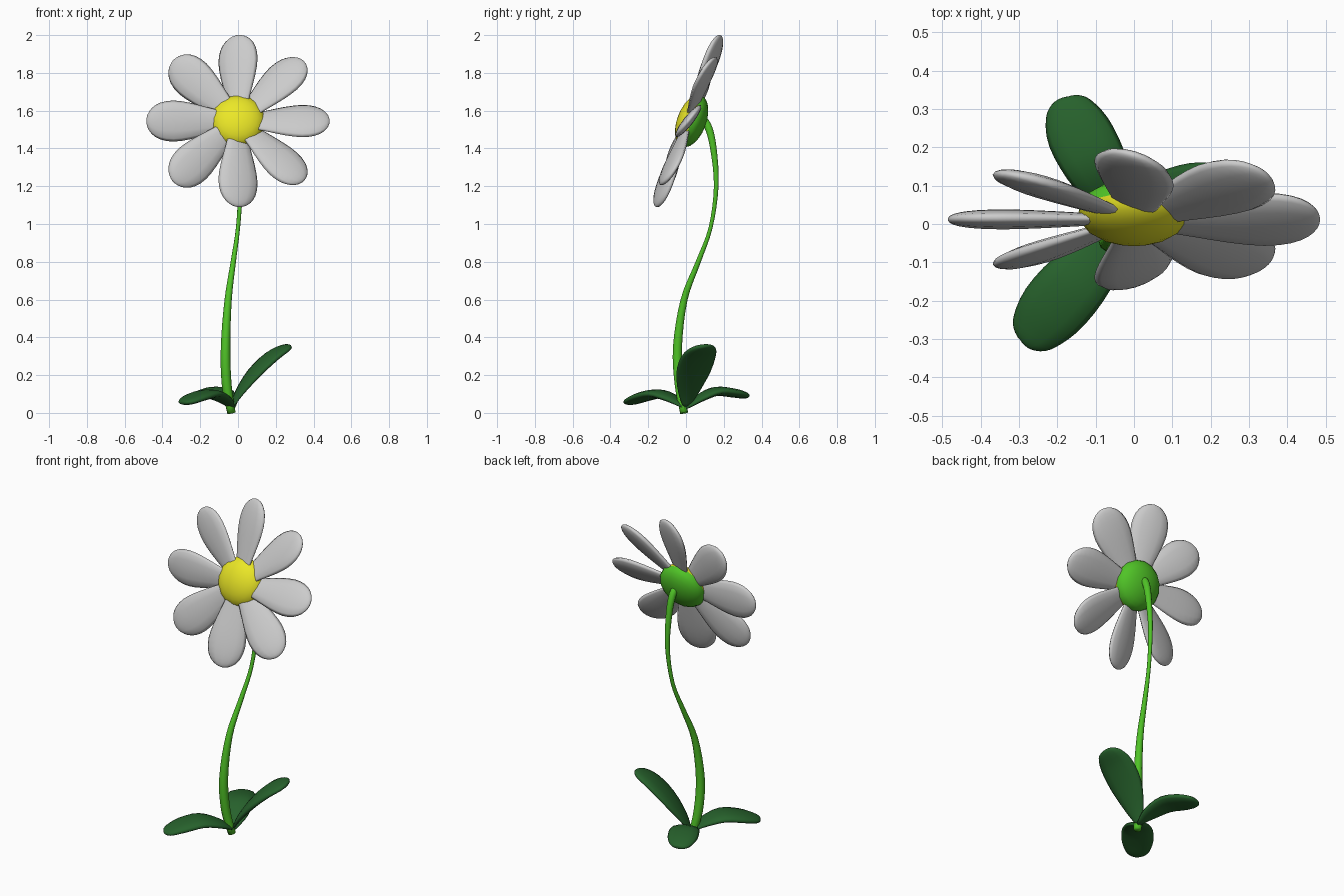
import bpy, bmesh, math
from mathutils import Vector, Matrix

if "Cube" in bpy.data.objects:
    bpy.data.objects.remove(bpy.data.objects["Cube"])


def material(name, rgb):
    m = bpy.data.materials.new(name)
    m.diffuse_color = (*rgb, 1)
    m.use_nodes = True
    m.node_tree.nodes["Principled BSDF"].inputs["Base Color"].default_value = m.diffuse_color
    return m


LEAF = material("leaf_green", (0.02, 0.12, 0.025))
STEM = material("stem_green", (0.08, 0.55, 0.02))
YELLOW = material("yellow", (0.83, 0.8, 0.02))


def finish(bm, name, mat):
    bmesh.ops.recalc_face_normals(bm, faces=bm.faces)
    for f in bm.faces:
        f.smooth = True
    me = bpy.data.meshes.new(name)
    bm.to_mesh(me)
    bm.free()
    ob = bpy.data.objects.new(name, me)
    bpy.context.collection.objects.link(ob)
    if mat:
        me.materials.append(mat)
    return ob


def smooth_path(pts, steps):
    """Catmull-Rom samples through points of any dimension."""
    pts = [Vector(p) for p in pts]
    ext = [2 * pts[0] - pts[1]] + pts + [2 * pts[-1] - pts[-2]]
    out = []
    for i in range(1, len(ext) - 2):
        a, b, c, d = ext[i - 1:i + 3]
        for k in range(steps):
            t = k / steps
            out.append(0.5 * (2 * b + (c - a) * t + (2 * a - 5 * b + 4 * c - d) * t * t
                              + (3 * b - a - 3 * c + d) * t ** 3))
    return out + [pts[-1]]


def sweep(name, path, widths, thick, side, mat, sides=12):
    """Elliptical section along a path; thick None gives a round section."""
    side = Vector(side).normalized()
    bm = bmesh.new()
    rings = []
    for i, p in enumerate(path):
        tan = (path[min(i + 1, len(path) - 1)] - path[max(i - 1, 0)]).normalized()
        up = tan.cross(side).normalized()
        across = up.cross(tan)
        w = widths[i]
        h = w if thick is None else thick * min(1, (w / max(widths)) ** 0.8)
        rings.append([bm.verts.new(p + across * w * math.cos(a) + up * h * math.sin(a))
                      for a in (2 * math.pi * k / sides for k in range(sides))])
    for r, q in zip(rings, rings[1:]):
        for k in range(sides):
            j = (k + 1) % sides
            bm.faces.new((r[k], r[j], q[j], q[k]))
    bm.faces.new(rings[0])
    bm.faces.new(rings[-1])
    return finish(bm, name, mat)


# Flower head frame, leaning back
lean = math.radians(20.5)
centre = Vector((0, 0.012, 1.545))
ex = Vector((1, 0, 0))
eu = Vector((0, math.sin(lean), math.cos(lean)))
en = Vector((0, -math.cos(lean), math.sin(lean)))

# Petals, each twisted about its own length
twist = math.radians(18)
profile = smooth_path([(0.05, 0.045), (0.15, 0.07), (0.25, 0.096), (0.34, 0.109),
                       (0.41, 0.098), (0.455, 0.07), (0.478, 0.036), (0.485, 0.008)], 2)
for i in range(8):
    a = i * math.pi / 4
    radial = ex * math.cos(a) + eu * math.sin(a)
    side = -ex * math.sin(a) + eu * math.cos(a)
    side = side * math.cos(twist) - en * math.sin(twist)
    sweep(f"petal_{i + 1}", [centre + radial * p[0] for p in profile],
          [p[1] for p in profile], 0.026, side, None)


# Yellow front dome and green back dome
def dome(name, sign, mat):
    bm = bmesh.new()
    bmesh.ops.create_uvsphere(bm, u_segments=16, v_segments=12, radius=1)
    bmesh.ops.delete(bm, geom=[v for v in bm.verts if v.co.z * sign < -0.01], context='VERTS')
    rot = Matrix((ex, eu, en)).transposed().to_4x4()
    bm.transform(Matrix.Translation((0, 0.03, 1.545)) @ rot
                 @ Matrix.Diagonal((0.145, 0.145, 0.077, 1)))
    return finish(bm, name, mat)


dome("flower_centre", 1, YELLOW)
dome("flower_back", -1, STEM)

# Stem: x, y, z, radius
stem = smooth_path([(-0.035, -0.01, 0.0, 0.022), (-0.06, -0.035, 0.15, 0.026),
                    (-0.066, -0.045, 0.35, 0.025), (-0.052, -0.01, 0.6, 0.019),
                    (-0.025, 0.065, 0.8, 0.014), (0.0, 0.13, 0.98, 0.011),
                    (0.014, 0.16, 1.2, 0.013), (0.015, 0.145, 1.4, 0.018),
                    (0.01, 0.115, 1.52, 0.021), (0.004, 0.07, 1.57, 0.018)], 4)
sweep("stem", [p.xyz for p in stem], [p[3] for p in stem], None, ex, STEM, 10)

# Three arched leaves from the base: x, y, z, half width
leaves = {
    "leaf_right": ([(-0.035, 0.0, 0.025, 0.015), (0.01, 0.015, 0.11, 0.06),
                    (0.09, 0.04, 0.215, 0.097), (0.18, 0.065, 0.3, 0.1),
                    (0.245, 0.085, 0.34, 0.075), (0.272, 0.093, 0.352, 0.04),
                    (0.28, 0.095, 0.355, 0.008)], (-0.3, 0.95, 0.1)),
    "leaf_front": ([(-0.03, 0.0, 0.025, 0.015), (-0.075, -0.065, 0.07, 0.06),
                    (-0.145, -0.145, 0.1, 0.086), (-0.215, -0.225, 0.085, 0.088),
                    (-0.265, -0.285, 0.062, 0.065), (-0.284, -0.307, 0.054, 0.035),
                    (-0.289, -0.312, 0.052, 0.007)], (0.75, -0.65, 0)),
    "leaf_back": ([(-0.03, 0.0, 0.025, 0.015), (-0.055, 0.07, 0.075, 0.06),
                   (-0.1, 0.155, 0.113, 0.083), (-0.145, 0.24, 0.107, 0.085),
                   (-0.172, 0.3, 0.095, 0.063), (-0.182, 0.324, 0.09, 0.035),
                   (-0.184, 0.33, 0.089, 0.007)], (0.9, 0.43, 0)),
}
for name, (pts, side) in leaves.items():
    path = smooth_path(pts, 3)
    sweep(name, [p.xyz for p in path], [p[3] for p in path], 0.025, side, LEAF)
